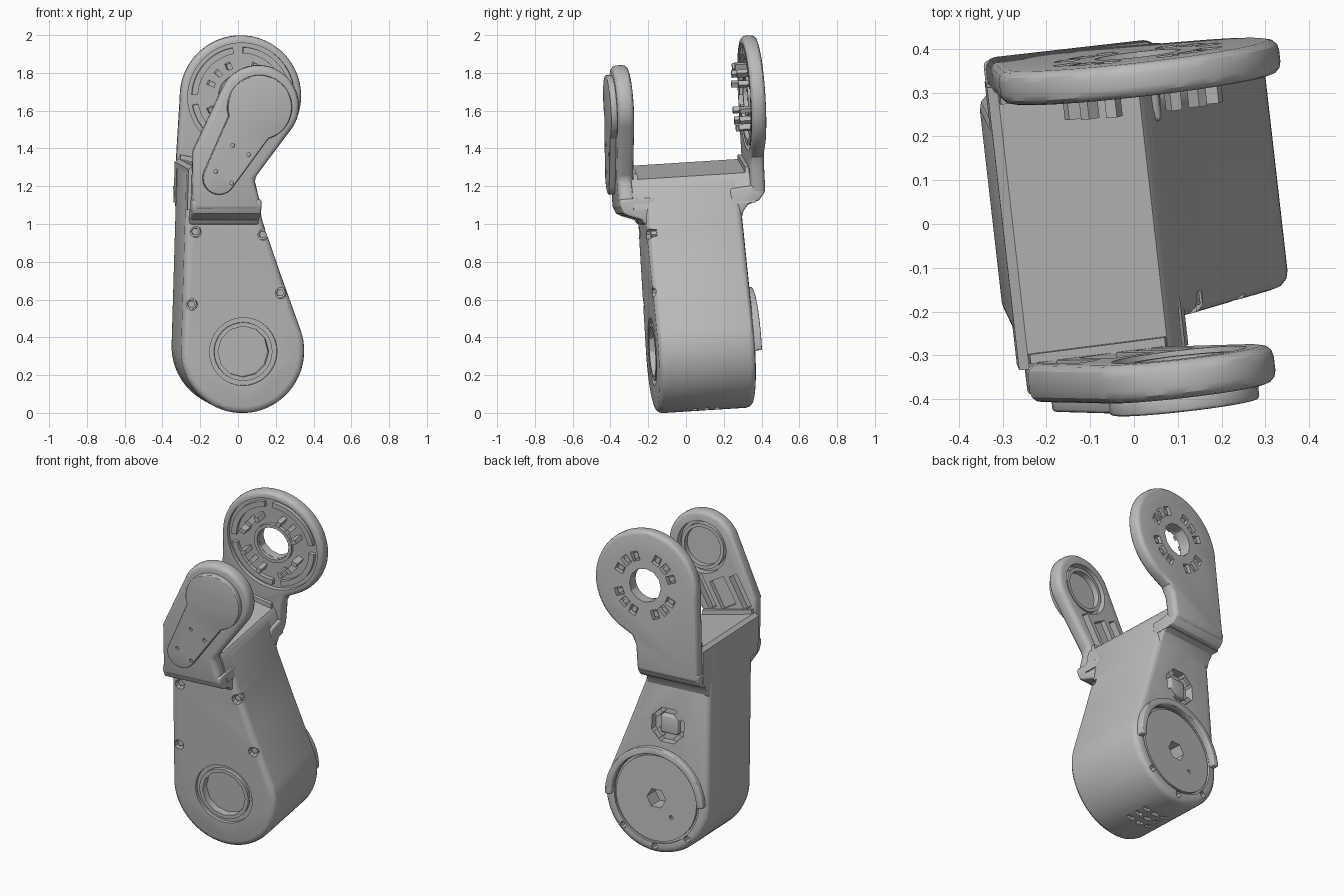
import bpy, bmesh
from math import radians, sin, cos
from mathutils import Matrix

if "Cube" in bpy.data.objects:
    bpy.data.objects.remove(bpy.data.objects["Cube"])

GREY = (0.5, 0.5, 0.5, 1)
mat = bpy.data.materials.new("plain grey")
mat.use_nodes = True
mat.diffuse_color = GREY
mat.node_tree.nodes["Principled BSDF"].inputs["Base Color"].default_value = GREY

# The whole link leans forward and turns slightly
POSE = Matrix.Rotation(radians(6.5), 4, 'Z') @ Matrix.Rotation(radians(3.6), 4, 'X')
parts = []


def arc(cx, cz, r, a0, a1, n=24):
    return [(cx + r * cos(radians(a0 + (a1 - a0) * i / n)),
             cz + r * sin(radians(a0 + (a1 - a0) * i / n))) for i in range(n + 1)]


def circle(cx, cz, r, n=32):
    return arc(cx, cz, r, 0, 360 - 360 / n, n - 1)


def band(cx, cz, r0, r1, a0, a1, n=24):
    return arc(cx, cz, r1, a0, a1, n) + arc(cx, cz, r0, a1, a0, n)


def rect(cx, cz, w, h, turn=0):
    c, s = cos(radians(turn)), sin(radians(turn))
    return [(cx + x * w / 2 * c - z * h / 2 * s, cz + x * w / 2 * s + z * h / 2 * c)
            for x, z in ((-1, -1), (1, -1), (1, 1), (-1, 1))]


def keyhole(r_big, r_small):
    """Slanted outline: a large round head with a narrow round tail."""
    return arc(-.145, 1.265, r_small, 151, 331, 12) + arc(.068, 1.64, r_big, 286, 556, 28)


def extrude(name, pts, lo, hi, bevel=0, axis='Y'):
    """Prism of a profile: XZ points along Y, or YZ points along X."""
    bm = bmesh.new()
    def place(p, d):
        return (p[0], d, p[1]) if axis == 'Y' else (d, p[0], p[1])
    a = [bm.verts.new(place(p, lo)) for p in pts]
    b = [bm.verts.new(place(p, hi)) for p in pts]
    bm.faces.new(a)
    bm.faces.new(b[::-1])
    for i in range(len(pts)):
        j = (i + 1) % len(pts)
        bm.faces.new((a[j], a[i], b[i], b[j]))
    bmesh.ops.recalc_face_normals(bm, faces=bm.faces[:])
    me = bpy.data.meshes.new(name)
    bm.to_mesh(me)
    bm.free()
    ob = bpy.data.objects.new(name, me)
    bpy.context.collection.objects.link(ob)
    me.materials.append(mat)
    if bevel:
        m = ob.modifiers.new("round", 'BEVEL')
        m.width, m.segments, m.angle_limit = bevel, 3, radians(40)
    parts.append(ob)
    return ob


def cut(ob, cutters):
    """Subtract the cutters, bake the result and discard them."""
    for c in cutters:
        c.hide_render = True
        m = ob.modifiers.new("cut", 'BOOLEAN')
        m.object, m.operation, m.solver = c, 'DIFFERENCE', 'EXACT'
    bpy.context.view_layer.update()
    dg = bpy.context.evaluated_depsgraph_get()
    me = bpy.data.meshes.new_from_object(ob.evaluated_get(dg))
    ob.modifiers.clear()
    ob.data = me
    for c in cutters:
        parts.remove(c)
        bpy.data.objects.remove(c)


FRONT, BACK = -.16, .355
PIVOT = (.008, .335)
HUB = (.052, 1.652)
SOCKET = (-.05, .785)
HEAD = (.068, 1.645)
SCREWS = ((-.25, .97), (.11, .955), (-.268, .585), (.205, .645))

# Tapered main body
body = extrude("main_body", arc(*PIVOT, .328, 180, 380, 40)
               + [(.205, .75), (.11, 1.02), (.06, 1.24), (-.298, 1.315)], FRONT, BACK, .035)
cuts = [extrude("c", band(*PIVOT, .155, .18, 0, 359.9, 32), FRONT - .1, FRONT + .02),
        extrude("c", circle(*PIVOT, .135, 12), FRONT - .1, FRONT + .045),
        extrude("c", band(*PIVOT, .255, .268, 0, 359.9, 40), BACK - .015, BACK + .1),
        extrude("c", circle(*PIVOT, .06, 6), BACK - .1, BACK + .1),
        extrude("c", circle(-.09, .24, .012, 8), BACK - .04, BACK + .1),
        extrude("c", arc(*SOCKET, .11, 22.5, 337.5, 7), BACK - .05, BACK + .1)]
for x, z in SCREWS:
    cuts.append(extrude("c", circle(x, z, .03, 10), FRONT - .1, FRONT + .05))
for a in (225, 270, 315):
    x, z = arc(*PIVOT, .288, a, a, 1)[0]
    cuts.append(extrude("c", circle(x, z, .02, 8), BACK - .06, BACK + .1))
for x in (-.07, 0, .07):
    for y in (.03, .09, .15):
        cuts.append(extrude("c", rect(x, 0, .045, .06), y, y + .025))
cut(body, cuts)

# Socket insert, guard arc, screw heads
extrude("socket_plug", rect(*SOCKET, .11, .11), BACK - .06, BACK - .015, .012)
for i in range(4):
    x, z = arc(*SOCKET, .088, 45 + 90 * i, 45 + 90 * i, 1)[0]
    extrude("socket_tab", rect(x, z, .05, .025, 135 + 90 * i), BACK - .06, BACK - .003)
extrude("guard_arc", band(*PIVOT, .27, .31, -5, 178, 32), BACK - .05, BACK + .035, .008)
for x, z in SCREWS:
    extrude("screw_head", circle(x, z, .02, 6), FRONT + .02, FRONT + .06)

# Sloping bridge that joins both fork plates across the top of the body
extrude("top_bridge", [(-.302, 1.09), (.092, 1.09), (.06, 1.23), (.045, 1.25),
                       (-.275, 1.322), (-.298, 1.305)], -.22, .43)
for name, y, out in (("front_fillet", -.207, -1), ("back_fillet", .412, 1)):
    extrude(name, [(-.275, 1.31), (.045, 1.24), (.04, 1.28), (-.27, 1.345)],
            y, y - out * .022)

# Shelves that step out from the body to both side plates
extrude("front_shelf", [(-.1, 1.0), (-.165, 1.01), (-.18, 1.035), (-.25, 1.06), (-.275, 1.075),
                        (-.29, 1.11), (-.29, 1.15), (-.21, 1.15), (-.1, 1.15)],
        -.285, .085, .012, 'X')
extrude("back_shelf", [(.3, 1.0), (.352, 1.01), (.365, 1.05), (.39, 1.08), (.45, 1.1),
                       (.475, 1.13), (.485, 1.18), (.41, 1.18), (.3, 1.17)],
        -.3, .09, .012, 'X')

# Front fork plate with pockets on its inner face
front = extrude("front_plate", arc(*HEAD, .215, -30, 150, 28)
                + [(-.28, 1.405), (-.285, 1.09), (.085, 1.09), (.07, 1.17), (.045, 1.256)],
                -.293, -.205, .028)
cut(front, [extrude("c", circle(*HEAD, .155), -.25, -.1),
            extrude("c", rect(-.075, 1.4, .1, .17, -30), -.235, -.1),
            extrude("c", rect(-.185, 1.43, .055, .2, -30), -.25, -.1),
            extrude("c", rect(.035, 1.385, .05, .2, -30), -.25, -.1)])
extrude("inner_ring", band(*HEAD, .115, .135, 0, 359.9, 32), -.26, -.215)

# Raised keyhole cover on the front plate
cover = extrude("keyhole_cover", keyhole(.172, .088), -.29, -.326, .008)
cut(cover, [extrude("c", circle(x, z, .011, 8), -.4, -.31)
            for x, z in ((.01, 1.39), (-.075, 1.44), (-.165, 1.3), (-.08, 1.24))])

# Back fork plate: round head, hollow inner face with a rim
back = extrude("back_plate", arc(*HUB, .322, -62, 181, 48)
               + [(-.298, 1.13), (.09, 1.13), (.105, 1.28), (.13, 1.33)], .41, .488, .025)
slots = [base + d for base in (45, 135, 225, 315) for d in (-22, 0, 22)]
cuts = [extrude("c", circle(*HUB, .1, 12), .3, .6),
        extrude("c", circle(*HUB, .285, 40), .3, .435)]
for a in slots:
    x, z = arc(*HUB, .175, a, a, 1)[0]
    cuts.append(extrude("c", rect(x, z, .054, .046, a), .455, .6))
cut(back, cuts)

# Ribs, hub collar and drive pins inside the back plate
for a in (10, 100, 190, 280):
    extrude("inner_rib", band(*HUB, .23, .262, a, a + 78, 14), .412, .45)
extrude("hub_collar", band(*HUB, .1, .12, 0, 359.9, 24), .415, .45)
for a in slots:
    x, z = arc(*HUB, .175, a, a, 1)[0]
    extrude("drive_pin", rect(x, z, .034, .026, a), .362, .475)

# Pose every part and smooth the rounded faces
bpy.ops.object.select_all(action='DESELECT')
for ob in parts:
    if ob.modifiers:
        cut(ob, [])
    ob.matrix_world = POSE
    ob.select_set(True)
bpy.context.view_layer.objects.active = body
bpy.ops.object.shade_smooth_by_angle(angle=radians(30))
